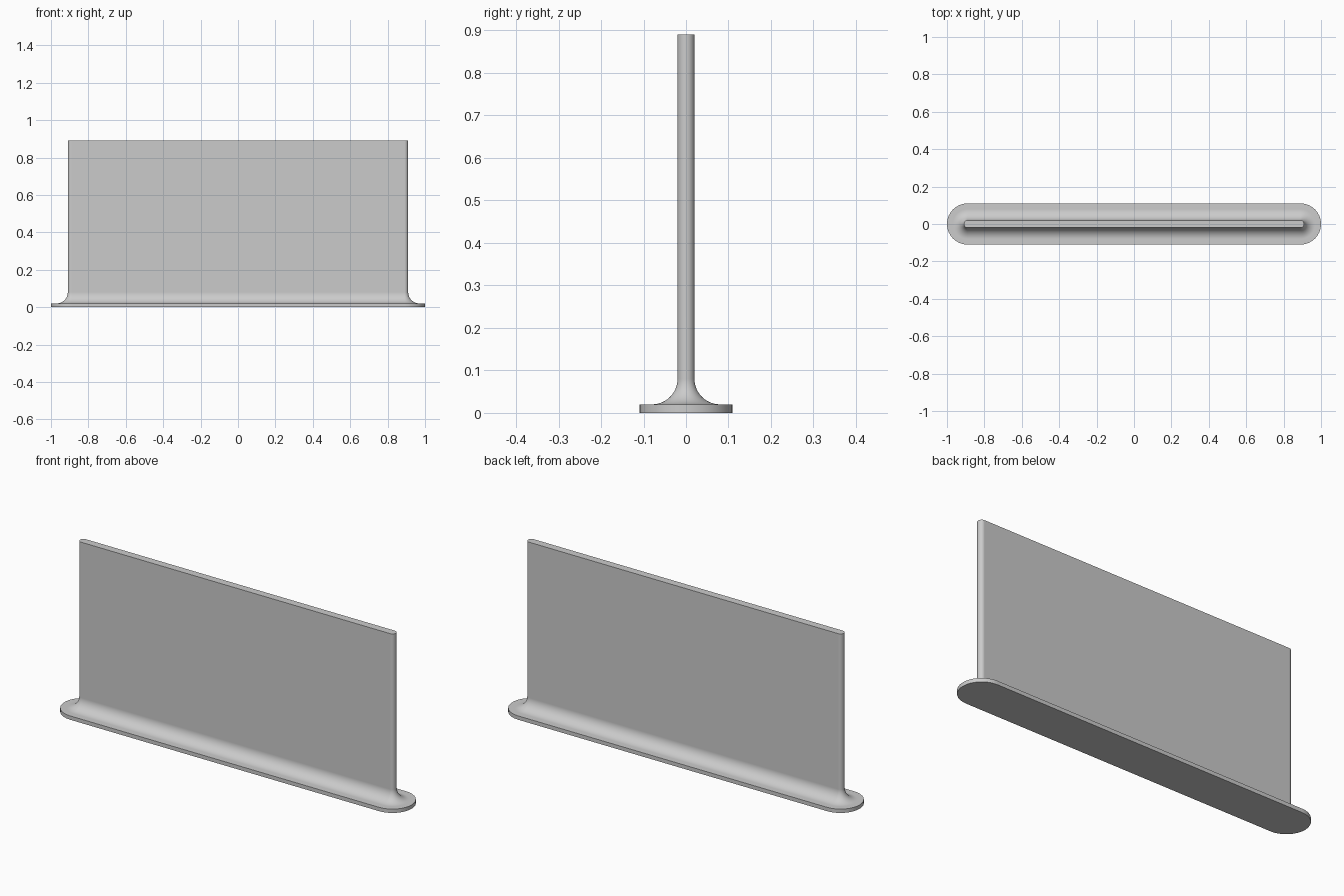
import bpy, bmesh
from math import pi, sin, cos, radians

cube = bpy.data.objects.get("Cube")
if cube:
    bpy.data.objects.remove(cube)

HALF = 0.89        # half length of the straight sides
BASE_R = 0.11      # foot half width
PANEL_R = 0.02     # panel half thickness
FOOT_H = 0.02
FILLET = 0.06
TOP = 0.89
ARC = 16           # segments per rounded end

grey = bpy.data.materials.new("plain grey")
grey.use_nodes = True
colour = (0.6, 0.6, 0.6, 1)
grey.diffuse_color = colour
grey.node_tree.nodes["Principled BSDF"].inputs["Base Color"].default_value = colour


def stadium(bm, r, z):
    """Ring of vertices: two straight sides joined by half circles."""
    ring = []
    for side in (1, -1):
        for i in range(ARC + 1):
            a = -pi / 2 + pi * i / ARC
            ring.append(bm.verts.new((side * (HALF + r * cos(a)), side * r * sin(a), z)))
    return ring


# Half-width and height profile: foot edge, concave fillet, panel
profile = [(BASE_R, 0), (BASE_R, FOOT_H)]
for i in range(13):
    a = pi / 2 * i / 12
    profile.append((PANEL_R + FILLET * (1 - sin(a)), FOOT_H + FILLET * (1 - cos(a))))
profile.append((PANEL_R, TOP))

# Loft the rings into one closed panel on a flared foot
bm = bmesh.new()
rings = [stadium(bm, r, z) for r, z in profile]
for low, high in zip(rings, rings[1:]):
    for i in range(len(low)):
        j = (i + 1) % len(low)
        bm.faces.new((low[i], low[j], high[j], high[i]))
bm.faces.new(rings[0][::-1])
bm.faces.new(rings[-1])
bmesh.ops.recalc_face_normals(bm, faces=bm.faces)

mesh = bpy.data.meshes.new("panel_with_foot")
bm.to_mesh(mesh)
bm.free()
mesh.materials.append(grey)
panel = bpy.data.objects.new("panel_with_foot", mesh)
bpy.context.collection.objects.link(panel)

# Smooth rounded ends and fillet, crisp rims
bpy.ops.object.select_all(action='DESELECT')
panel.select_set(True)
bpy.context.view_layer.objects.active = panel
bpy.ops.object.shade_smooth_by_angle(angle=radians(35))
weighted = panel.modifiers.new("even_shading", 'WEIGHTED_NORMAL')
weighted.keep_sharp = True
